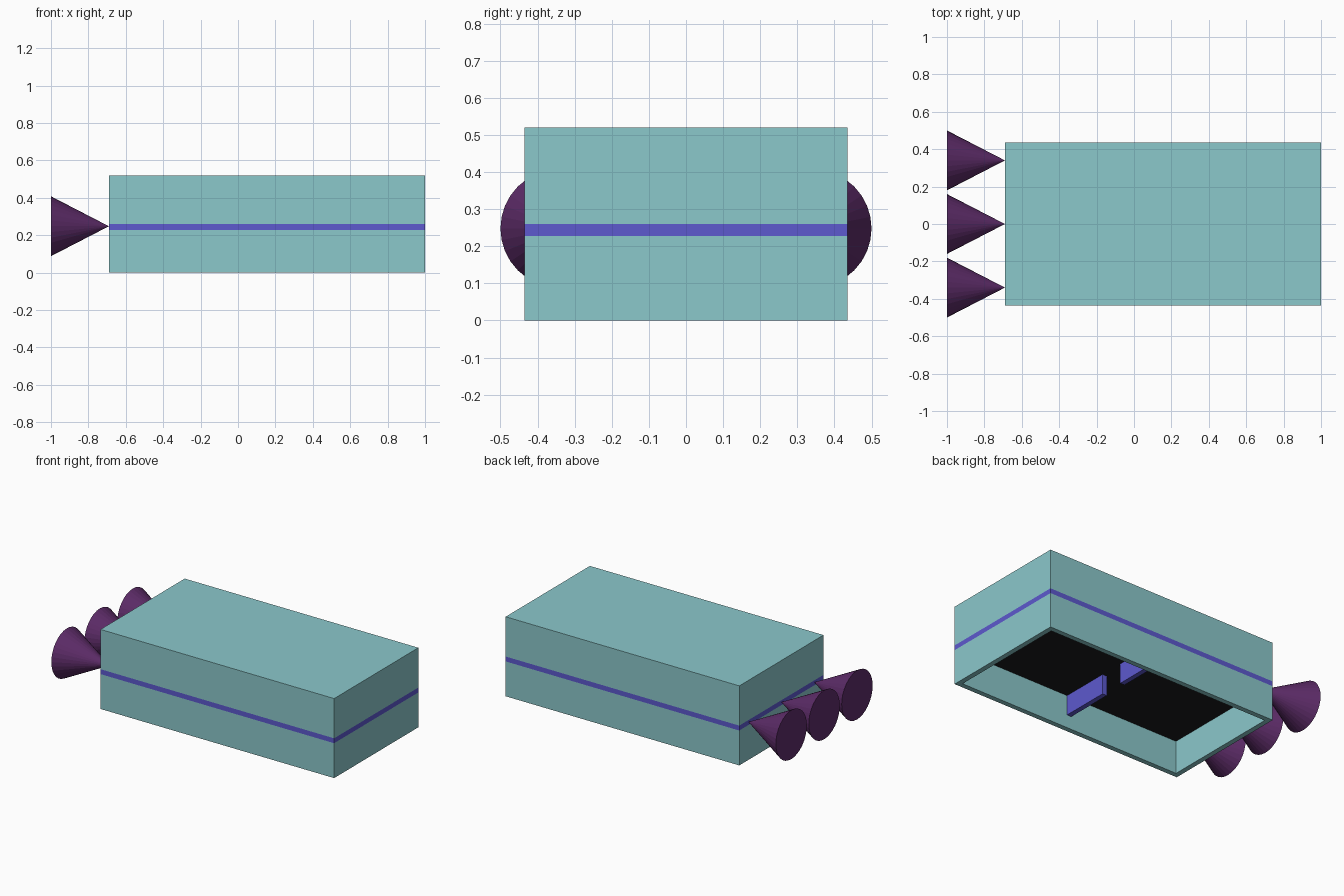
import bpy, bmesh, math
from mathutils import Matrix

if "Cube" in bpy.data.objects:
    bpy.data.objects.remove(bpy.data.objects["Cube"])

X0, X1, Y, H = -0.69, 1.0, 0.435, 0.52   # hull extents
Z0, Z1 = 0.228, 0.26                     # stripe heights
T = 0.033                                # wall thickness


def material(name, rgb):
    m = bpy.data.materials.new(name)
    m.diffuse_color = (*rgb, 1)
    m.use_nodes = True
    m.node_tree.nodes["Principled BSDF"].inputs["Base Color"].default_value = m.diffuse_color
    return m


TEAL = material("teal", (0.26, 0.58, 0.60))
BLUE = material("blue", (0.11, 0.10, 0.62))
PURPLE = material("purple", (0.11, 0.025, 0.14))
BLACK = material("black", (0.011, 0.011, 0.013))


def finish(name, bm, mat):
    bmesh.ops.recalc_face_normals(bm, faces=bm.faces)
    me = bpy.data.meshes.new(name)
    bm.to_mesh(me)
    bm.free()
    me.materials.append(mat)
    ob = bpy.data.objects.new(name, me)
    bpy.context.collection.objects.link(ob)
    return ob


def box(name, x, y, z, mat):
    bm = bmesh.new()
    size = [b - a for a, b in (x, y, z)]
    mid = [(a + b) / 2 for a, b in (x, y, z)]
    bmesh.ops.create_cube(bm, size=1, matrix=Matrix.Translation(mid) @ Matrix.Diagonal((*size, 1)))
    return finish(name, bm, mat)


def wall_ring(name, z0, z1, mat):
    """Rectangular wall loop with thickness T between two heights."""
    bm = bmesh.new()

    def loop(t, z):
        return [bm.verts.new((x, y, z)) for x, y in
                ((X0 + t, -Y + t), (X1 - t, -Y + t), (X1 - t, Y - t), (X0 + t, Y - t))]

    loops = [loop(0, z0), loop(0, z1), loop(T, z1), loop(T, z0)]
    for k in range(4):
        a, b = loops[k], loops[(k + 1) % 4]
        for i in range(4):
            j = (i + 1) % 4
            bm.faces.new((a[i], a[j], b[j], b[i]))
    return finish(name, bm, mat)


# Hull walls, stripe and roof
wall_ring("lower_hull", 0, Z0, TEAL)
wall_ring("hull_stripe", Z0, Z1, BLUE)
wall_ring("upper_hull", Z1, H - T, TEAL)
box("roof", (X0, X1), (-Y, Y), (H - T, H), TEAL)

# Dark inner deck
box("deck", (X0 + T, X1 - T), (-Y + T, Y - T), (0.215, 0.245), BLACK)

# Cross partition with a doorway in the middle
for side, y in (("right", (-Y + T, -0.08)), ("left", (0.08, Y - T))):
    box("partition_" + side, (0.14, 0.172), y, (0.085, 0.215), BLUE)

# Three exhaust cones at the rear, tips touching the hull
for i, y in enumerate((-0.34, 0, 0.34)):
    bm = bmesh.new()
    place = Matrix.Translation(((X0 - 1) / 2, y, 0.248)) @ Matrix.Rotation(math.pi / 2, 4, 'Y')
    bmesh.ops.create_cone(bm, cap_ends=True, segments=32, radius1=0.16, radius2=0,
                          depth=X0 + 1, matrix=place)
    bmesh.ops.remove_doubles(bm, verts=bm.verts, dist=1e-5)
    finish(f"exhaust_cone_{i + 1}", bm, PURPLE)
